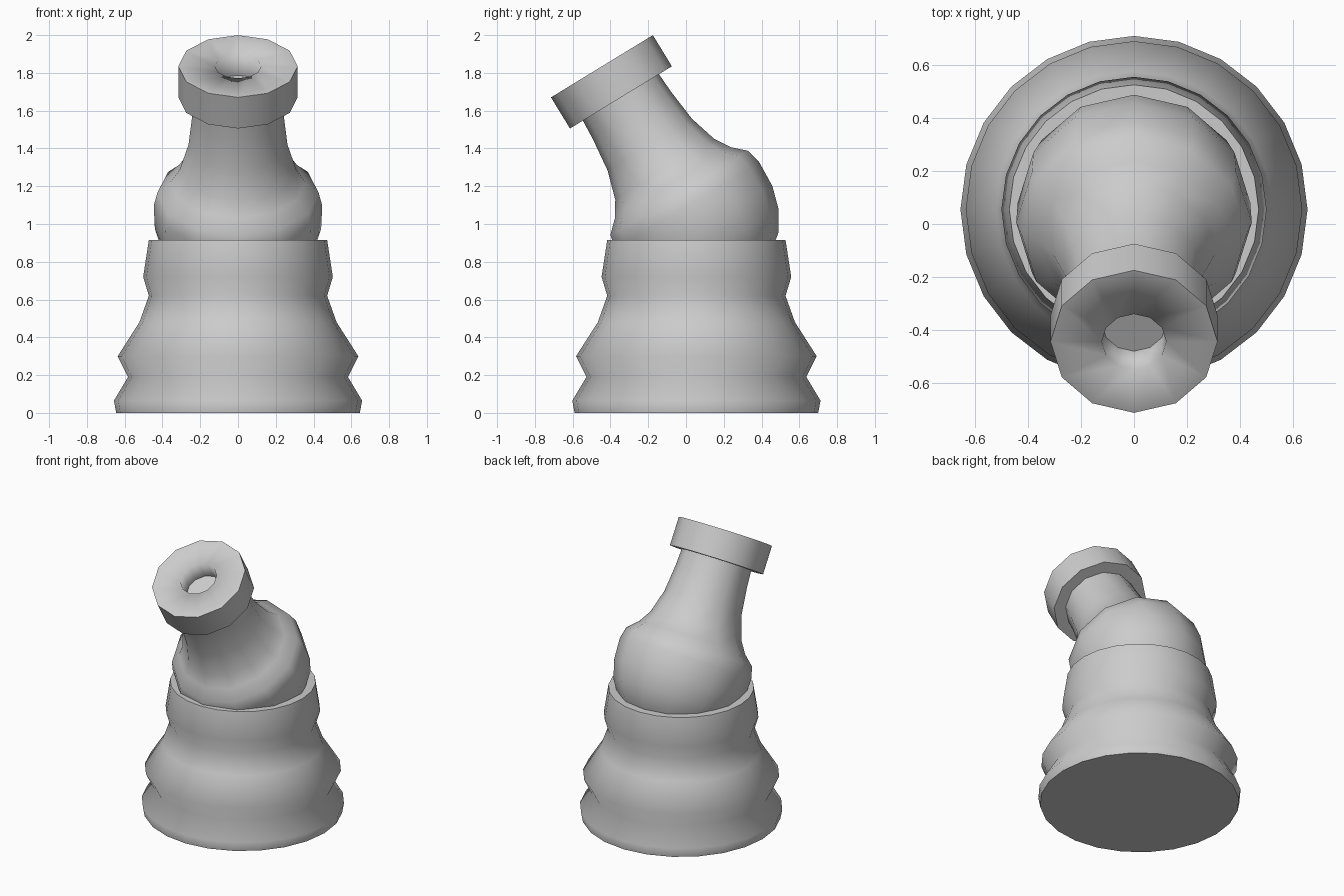
import bpy, bmesh, math

if "Cube" in bpy.data.objects:
    bpy.data.objects.remove(bpy.data.objects["Cube"])

TILT = math.radians(31.4)      # barrel leans towards the front
MUZZLE = (0, -0.445, 1.835)    # centre of the muzzle face


def lathe(name, profile, sides, location, tilt=0.0, sharp=()):
    """Revolve (radius, height) points; 'sharp' lists profile points with hard edges."""
    bm = bmesh.new()
    rings = []
    for r, z in profile:
        if r == 0:
            rings.append([bm.verts.new((0, 0, z))] * sides)
        else:
            rings.append([bm.verts.new((r * math.sin(2 * math.pi * i / sides),
                                        r * math.cos(2 * math.pi * i / sides), z))
                          for i in range(sides)])
    for a, b in zip(rings, rings[1:]):
        for i in range(sides):
            j = (i + 1) % sides
            corners = list(dict.fromkeys((a[i], a[j], b[j], b[i])))
            bm.faces.new(corners).smooth = True
    for k in sharp:
        for i in range(sides):
            bm.edges.get((rings[k][i], rings[k][(i + 1) % sides])).smooth = False
    bmesh.ops.recalc_face_normals(bm, faces=bm.faces[:])
    mesh = bpy.data.meshes.new(name)
    bm.to_mesh(mesh)
    bm.free()
    obj = bpy.data.objects.new(name, mesh)
    obj.location = location
    obj.rotation_euler = (tilt, 0, 0)
    bpy.context.collection.objects.link(obj)
    return obj


# Ribbed pedestal
lathe("pedestal",
      [(0, 0), (0.645, 0), (0.657, 0.065), (0.582, 0.19), (0.637, 0.30),
       (0.522, 0.48), (0.472, 0.62), (0.502, 0.72), (0.472, 0.915), (0, 0.915)],
      24, (0, 0.055, 0), sharp=(1, 8))

# Rounded swivel body flowing into the neck
lathe("barrel",
      [(0, -0.15), (0.235, -0.15), (0.236, -0.194), (0.242, -0.305), (0.262, -0.486),
       (0.308, -0.64), (0.36, -0.722), (0.427, -0.785), (0.446, -0.865),
       (0.44, -1.01), (0.405, -1.13), (0.337, -1.24), (0.22, -1.33), (0, -1.39)],
      12, MUZZLE, TILT)

# Muzzle collar with a recessed bore
lathe("muzzle_collar",
      [(0, -0.13), (0.122, -0.13), (0.122, 0), (0.316, 0), (0.316, -0.193), (0, -0.193)],
      12, MUZZLE, TILT, sharp=(1, 3, 4))
